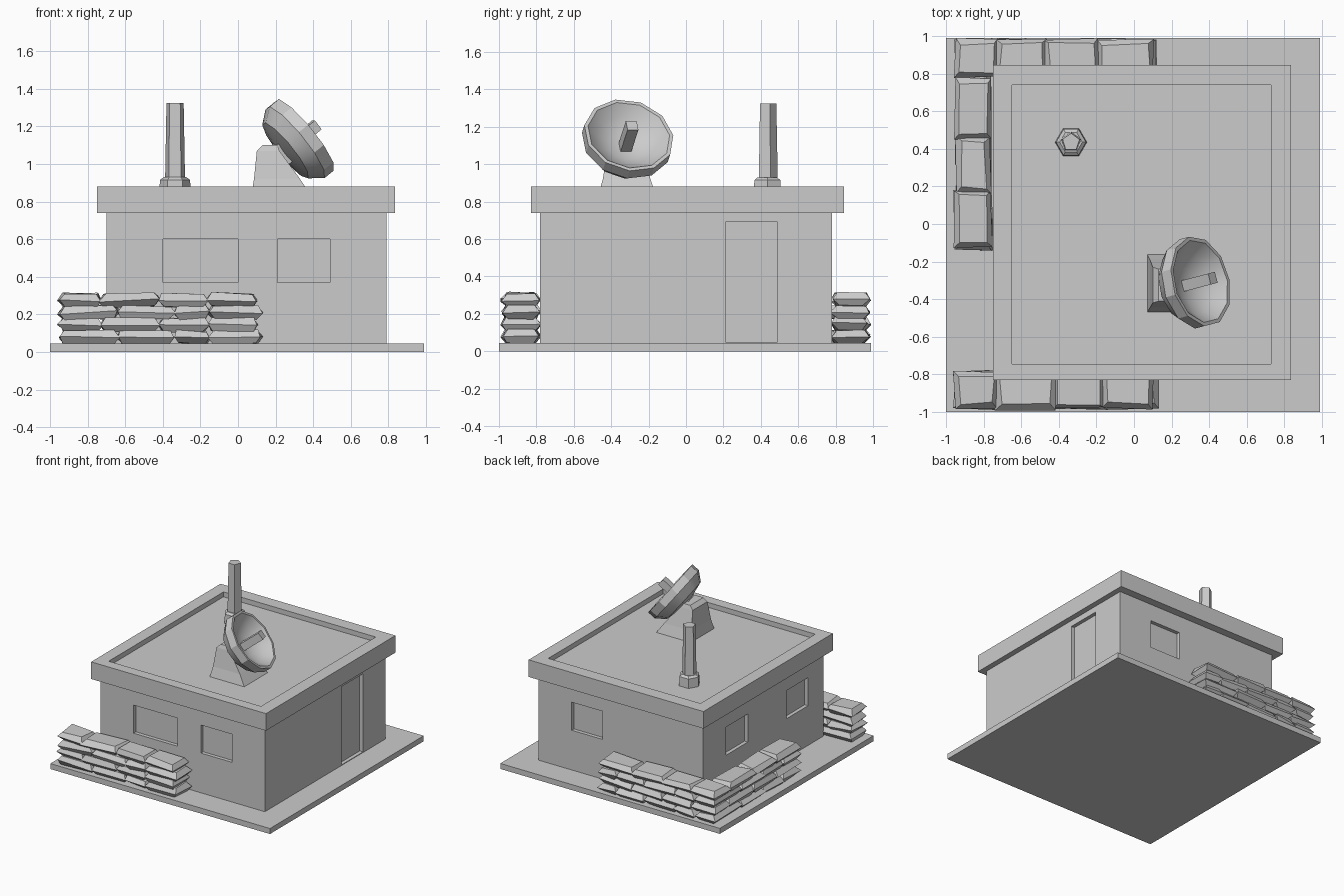
import bpy, bmesh, math, random
from mathutils import Vector, Matrix

if "Cube" in bpy.data.objects:
    bpy.data.objects.remove(bpy.data.objects["Cube"])

random.seed(4)
grey = bpy.data.materials.new("concrete_grey")
grey.diffuse_color = (0.6, 0.6, 0.6, 1)
grey.use_nodes = True
grey.node_tree.nodes["Principled BSDF"].inputs["Base Color"].default_value = grey.diffuse_color


def finish(bm, name, smooth=None):
    bmesh.ops.recalc_face_normals(bm, faces=bm.faces)
    me = bpy.data.meshes.new(name)
    bm.to_mesh(me)
    bm.free()
    ob = bpy.data.objects.new(name, me)
    bpy.context.collection.objects.link(ob)
    me.materials.append(grey)
    if smooth:
        bpy.ops.object.select_all(action='DESELECT')
        ob.select_set(True)
        bpy.context.view_layer.objects.active = ob
        bpy.ops.object.shade_smooth_by_angle(angle=math.radians(smooth))
    return ob


def add_box(bm, x0, x1, y0, y1, z0, z1):
    m = Matrix.Translation(((x0 + x1) / 2, (y0 + y1) / 2, (z0 + z1) / 2))
    m = m @ Matrix.Diagonal((x1 - x0, y1 - y0, z1 - z0, 1))
    return bmesh.ops.create_cube(bm, size=1, matrix=m)['verts']


def box(name, *dims):
    bm = bmesh.new()
    add_box(bm, *dims)
    return finish(bm, name)


def add_loft(bm, rings, cap_first=True, cap_last=True):
    loops = [[bm.verts.new(p) for p in ring] for ring in rings]
    n = len(loops[0])
    for a, b in zip(loops, loops[1:]):
        for i in range(n):
            j = (i + 1) % n
            bm.faces.new((a[i], a[j], b[j], b[i]))
    if cap_first:
        bm.faces.new(loops[0][::-1])
    if cap_last:
        bm.faces.new(loops[-1])


def rect(x0, x1, y0, y1, z):
    return [Vector(p) for p in ((x0, y0, z), (x1, y0, z), (x1, y1, z), (x0, y1, z))]


def ngon(cx, cy, r, z, n, turn=0.0):
    return [Vector((cx + r * math.cos(turn + math.tau * i / n),
                    cy + r * math.sin(turn + math.tau * i / n), z)) for i in range(n)]


# Ground slab
box("ground_slab", -1, 0.99, -1, 0.99, 0, 0.045)

# Walls with recessed windows and a doorway
walls = box("walls", -0.70, 0.79, -0.78, 0.78, 0.04, 0.76)
openings = [
    (-0.40, 0.0, -0.9, -0.75, 0.37, 0.60),
    (0.21, 0.49, -0.9, -0.75, 0.37, 0.60),
    (0.21, 0.49, 0.75, 0.9, 0.37, 0.60),
    (-0.9, -0.67, 0.20, 0.48, 0.37, 0.60),
    (-0.9, -0.67, -0.58, -0.30, 0.37, 0.60),
    (0.76, 0.9, 0.21, 0.49, 0.05, 0.69),
]
bm = bmesh.new()
for o in openings:
    add_box(bm, *o)
cutter = finish(bm, "opening_cutter")
cutter.hide_render = True
cutter.hide_viewport = False
mod = walls.modifiers.new("openings", 'BOOLEAN')
mod.operation = 'DIFFERENCE'
mod.solver = 'EXACT'
mod.object = cutter
bpy.context.view_layer.objects.active = walls
bpy.ops.object.modifier_apply(modifier=mod.name)
bpy.data.objects.remove(cutter)

# Roof slab with raised parapet and sunken deck
bm = bmesh.new()
add_loft(bm, [rect(-0.75, 0.835, -0.83, 0.845, 0.74),
              rect(-0.75, 0.835, -0.83, 0.845, 0.88),
              rect(-0.65, 0.73, -0.745, 0.74, 0.88),
              rect(-0.65, 0.73, -0.745, 0.74, 0.84)])
finish(bm, "roof")

# Pole mast in a faceted collar
bm = bmesh.new()
add_loft(bm, [ngon(-0.335, 0.435, 0.085, 0.83, 6), ngon(-0.335, 0.435, 0.08, 0.915, 6),
              ngon(-0.335, 0.435, 0.06, 0.93, 6)])
finish(bm, "mast_collar")
bm = bmesh.new()
add_loft(bm, [ngon(-0.335, 0.435, 0.056, 0.9, 5, 0.3), ngon(-0.335, 0.435, 0.048, 1.325, 5, 0.3)])
finish(bm, "mast")

# Dish pedestal with flared foot
bm = bmesh.new()
add_loft(bm, [rect(0.07, 0.39, -0.47, -0.16, 0.83),
              rect(0.085, 0.33, -0.445, -0.19, 0.92),
              rect(0.10, 0.22, -0.42, -0.23, 1.07),
              rect(0.13, 0.21, -0.41, -0.24, 1.10)])
finish(bm, "dish_pedestal")

# Dish, turned on its tilted axis
axis = Vector((0.76, 0.2, 0.62)).normalized()
frame = Matrix.Translation((0.355, -0.305, 1.155)) @ axis.to_track_quat('Z', 'Y').to_matrix().to_4x4()
profile = [(0.06, -0.16), (0.19, -0.135), (0.245, -0.065), (0.245, 0.0),
           (0.225, 0.0), (0.17, -0.055), (0.09, -0.095), (0.02, -0.105)]
bm = bmesh.new()
add_loft(bm, [[frame @ p for p in ngon(0, 0, r, z, 11)] for r, z in profile])
finish(bm, "dish", 32)

# Feed arm inside the dish and mounting block behind it
bm = bmesh.new()
add_loft(bm, [[frame @ p for p in rect(-0.03, 0.03, -0.03, 0.03, z)] for z in (-0.11, 0.085)])
finish(bm, "dish_feed")
bm = bmesh.new()
add_loft(bm, [[frame @ p for p in rect(-0.06, 0.06, -0.06, 0.06, z)] for z in (-0.23, -0.14)])
finish(bm, "dish_mount")


# Sandbag walls: pillow-shaped bags stacked in four staggered courses
def add_bag(bm, x0, x1, y0, y1, z):
    def j(s=0.009):
        return random.uniform(-s, s)
    tilt = j(0.006)
    rings = []
    for h, inset in ((0.0, 0.03), (0.036, 0.0), (0.072, 0.026)):
        ring = rect(x0 + inset, x1 - inset, y0 + inset, y1 - inset, z + h)
        ring = [p + Vector((j(), j(), j(0.005) + (tilt if i in (1, 2) else -tilt)))
                for i, p in enumerate(ring)]
        rings.append(ring)
    add_loft(bm, rings)


def sandbag_wall(name, along_x, side0, side1, even, odd):
    bm = bmesh.new()
    for course in range(4):
        cuts = odd if course % 2 == 0 else even
        z = 0.043 + course * 0.065
        for a, b in zip(cuts, cuts[1:]):
            span = (a - 0.006, b + 0.006)
            side = (side0 + random.uniform(0, 0.012), side1 - random.uniform(0, 0.012))
            add_bag(bm, *(span + side if along_x else side + span), z)
    finish(bm, name, 25)


sandbag_wall("front_sandbags", True, -0.99, -0.775,
             (-0.95, -0.73, -0.42, -0.16, 0.10), (-0.95, -0.64, -0.34, -0.15, 0.12))
sandbag_wall("back_sandbags", True, 0.775, 0.985,
             (-0.95, -0.73, -0.47, -0.19, 0.10), (-0.75, -0.58, -0.30, -0.05, 0.11))
sandbag_wall("left_sandbags", False, -0.955, -0.755,
             (-0.12, 0.17, 0.46, 0.77), (-0.13, 0.08, 0.33, 0.62, 0.975))
